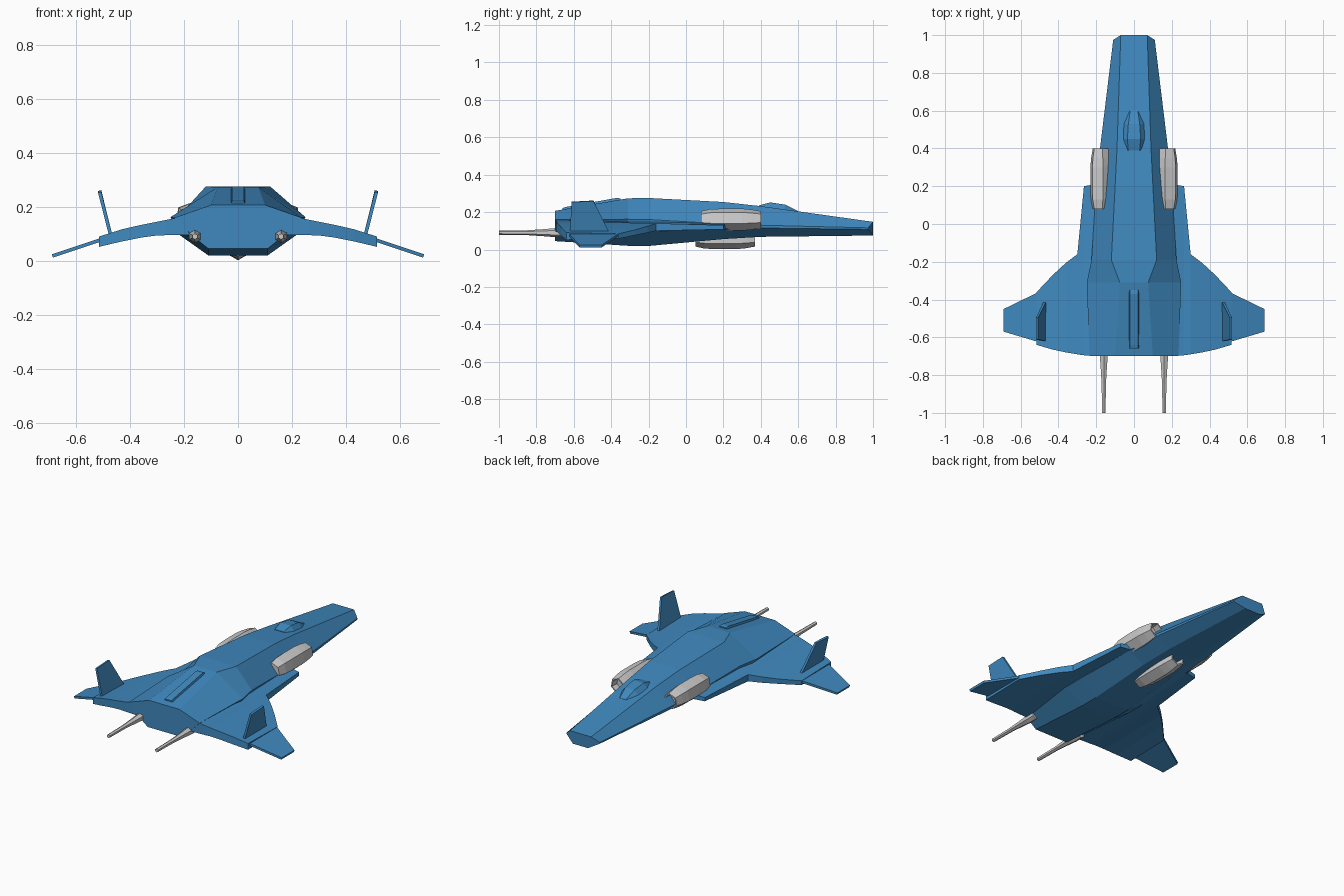
import bpy, bmesh, math

if "Cube" in bpy.data.objects:
    bpy.data.objects.remove(bpy.data.objects["Cube"])

blue = bpy.data.materials.new("hull_blue")
blue.diffuse_color = (0.05, 0.25, 0.52, 1)
blue.use_nodes = True
blue.node_tree.nodes["Principled BSDF"].inputs["Base Color"].default_value = blue.diffuse_color


def loft(name, rings, mat=None):
    """Skin a list of equal-length point rings and cap both ends."""
    bm = bmesh.new()
    vs = [[bm.verts.new(p) for p in ring] for ring in rings]
    n = len(rings[0])
    for a, b in zip(vs, vs[1:]):
        for i in range(n):
            j = (i + 1) % n
            bm.faces.new((a[i], a[j], b[j], b[i]))
    bm.faces.new(vs[0])
    bm.faces.new(vs[-1])
    bmesh.ops.recalc_face_normals(bm, faces=bm.faces)
    me = bpy.data.meshes.new(name)
    bm.to_mesh(me)
    bm.free()
    ob = bpy.data.objects.new(name, me)
    bpy.context.collection.objects.link(ob)
    if mat:
        me.materials.append(mat)
    return ob


def sided(rings, s):
    return [[(s * x, y, z) for x, y, z in r] for r in rings]


def hex_rings(cx, cz, turn, stations):
    """Hexagonal rings along y from (y, radius) pairs."""
    return [[(cx + r * math.cos(math.radians(turn + 60 * k)), y,
              cz + r * math.sin(math.radians(turn + 60 * k))) for k in range(6)]
            for y, r in stations]


# Fuselage: y, then half-width and height of ridge, shoulder, lower edge, belly
sections = [
    (1.00, (.07, .148), (.11, .116), (.11, .108), (.05, .075)),
    (0.40, (.09, .232), (.18, .130), (.18, .115), (.09, .068)),
    (0.20, (.10, .254), (.20, .137), (.20, .108), (.10, .056)),
    (-0.19, (.12, .275), (.225, .160), (.22, .098), (.11, .02)),
    (-0.31, (.075, .274), (.25, .162), (.22, .098), (.11, .02)),
    (-0.70, (.10, .207), (.235, .160), (.17, .093), (.11, .045)),
]
hull = []
for y, *half in sections:
    pts = [(x, y if i in (0, 3) else min(y, .975), z) for i, (x, z) in enumerate(half)]
    hull.append(pts + [(-x, yy, z) for x, yy, z in reversed(pts)])
loft("fuselage", hull, blue)

# Wing stations: x, leading y, trailing y, leading top/bottom z, trailing top/bottom z
wing_stations = [
    (.15, .22, -.70, .145, .108, .175, .095),
    (.265, .20, -.695, .130, .108, .152, .095),
    (.30, -.16, -.69, .140, .100, .145, .094),
    (.36, -.205, -.68, .125, .090, .133, .086),
    (.43, -.27, -.665, .106, .077, .117, .072),
    (.515, -.36, -.64, .084, .058, .090, .052),
]
wing = [[(x, a, zt), (x, a, zb), (x, b, ub), (x, b, ut)]
        for x, a, b, zt, zb, ut, ub in wing_stations]

# Drooped wing tip, root to tip
tip = [[(.505, -.36, .086), (.505, -.36, .072), (.505, -.625, .072), (.505, -.625, .086)],
       [(.69, -.45, .024), (.686, -.45, .012), (.686, -.57, .012), (.69, -.57, .024)]]

# Upright fin, root to top
fin = [[(.467, -.415, .10), (.480, -.415, .10), (.480, -.62, .10), (.467, -.62, .10)],
       [(.507, -.495, .262), (.519, -.495, .259), (.519, -.612, .253), (.507, -.612, .256)]]

pod = [(.08, .046), (.13, .057), (.20, .060), (.30, .060), (.35, .055),
       (.40, .046), (.40, .038), (.36, .034)]
gun = [(-1.0, .011), (-.85, .013), (-.76, .019), (-.70, .024), (-.64, .024)]

for s, side in ((1, "right"), (-1, "left")):
    loft("wing_" + side, sided(wing, s), blue)
    loft("wing_tip_" + side, sided(tip, s), blue)
    loft("fin_" + side, sided(fin, s), blue)
    loft("engine_pod_" + side, sided(hex_rings(.175, .16, 40, pod), s))
    loft("gun_" + side, sided(hex_rings(.16, .09, 30, gun), s))

# Belly pod, slightly further back
loft("engine_pod_belly", hex_rings(0, .062, 30, [(y - .03, r) for y, r in pod]))

# Canopy: y, base half-width, top half-width, base z, top z
canopy = [(.60, .03, .02, .195, .205), (.53, .065, .03, .20, .240),
          (.45, .065, .035, .215, .252), (.39, .045, .03, .225, .236)]
loft("canopy", [[(-b, y, z), (-t, y, h), (t, y, h), (b, y, z)]
                for y, b, t, z, h in canopy], blue)

# Dorsal strip
strip = [(-.35, .25, .273), (-.37, .25, .276), (-.64, .20, .228), (-.66, .20, .222)]
loft("dorsal_strip", [[(-.03, y, a), (-.022, y, b), (.022, y, b), (.03, y, a)]
                      for y, a, b in strip], blue)
